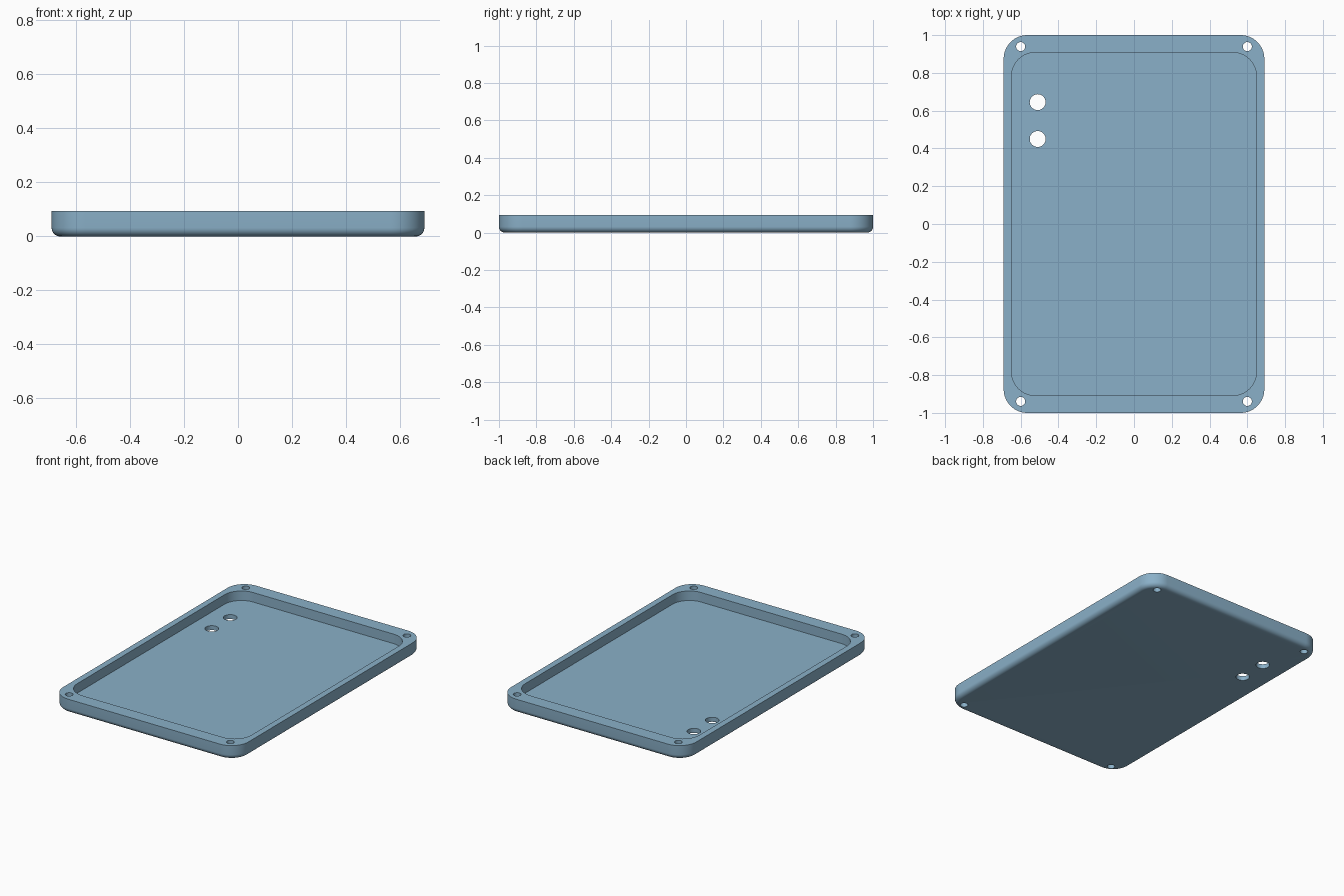
import bpy, bmesh, math

if "Cube" in bpy.data.objects:
    bpy.data.objects.remove(bpy.data.objects["Cube"])

HX, HY, H = 0.69, 1.0, 0.094      # half width, half length, height
R, FILLET = 0.125, 0.032          # corner radius, bottom edge fillet
FLOOR = 0.03                      # pocket floor height

blue = bpy.data.materials.new("steel blue")
blue.diffuse_color = (0.254, 0.434, 0.578, 1)
blue.use_nodes = True
blue.node_tree.nodes["Principled BSDF"].inputs["Base Color"].default_value = blue.diffuse_color


def rounded_rect(bm, hx, hy, r, z, steps=16):
    ring = []
    for q, (sx, sy) in enumerate([(1, 1), (-1, 1), (-1, -1), (1, -1)]):
        for i in range(steps + 1):
            a = math.pi / 2 * (q + i / steps)
            ring.append(bm.verts.new((sx * (hx - r) + r * math.cos(a),
                                      sy * (hy - r) + r * math.sin(a), z)))
    return ring


def make_object(name, bm):
    bmesh.ops.recalc_face_normals(bm, faces=bm.faces)
    mesh = bpy.data.meshes.new(name)
    bm.to_mesh(mesh)
    bm.free()
    ob = bpy.data.objects.new(name, mesh)
    bpy.context.collection.objects.link(ob)
    mesh.materials.append(blue)
    return ob


# Tray shell: filleted underside, outer wall, rim, pocket wall, pocket floor
bm = bmesh.new()
rings = []
for i in range(9):
    a = math.pi / 2 * i / 8
    d = FILLET * (1 - math.sin(a))
    rings.append(rounded_rect(bm, HX - d, HY - d, R - d, FILLET * (1 - math.cos(a))))
rings.append(rounded_rect(bm, HX, HY, R, H))
rings.append(rounded_rect(bm, 0.648, 0.908, R, H))
rings.append(rounded_rect(bm, 0.648, 0.908, R, FLOOR))
for lo, hi in zip(rings, rings[1:]):
    for i in range(len(lo)):
        j = (i + 1) % len(lo)
        bm.faces.new((lo[i], lo[j], hi[j], hi[i]))
bm.faces.new(rings[0])
bm.faces.new(rings[-1])
tray = make_object("tray", bm)

# Drills: four corner screw holes and two larger floor holes
holes = [(sx * 0.6, sy * 0.939, 0.024) for sx in (-1, 1) for sy in (-1, 1)]
holes += [(-0.51, y, 0.042) for y in (0.645, 0.45)]
bm = bmesh.new()
for x, y, r in holes:
    new = bmesh.ops.create_cone(bm, cap_ends=True, segments=40, radius1=r,
                                radius2=r, depth=0.4)["verts"]
    bmesh.ops.translate(bm, verts=new, vec=(x, y, 0.05))
drills = make_object("hole_cutter", bm)

cut = tray.modifiers.new("holes", "BOOLEAN")
cut.operation, cut.solver, cut.object = "DIFFERENCE", "EXACT", drills
bpy.context.view_layer.objects.active = tray
tray.select_set(True)
bpy.ops.object.modifier_apply(modifier=cut.name)
bpy.data.objects.remove(drills)

bpy.ops.object.shade_smooth_by_angle(angle=math.radians(30))
